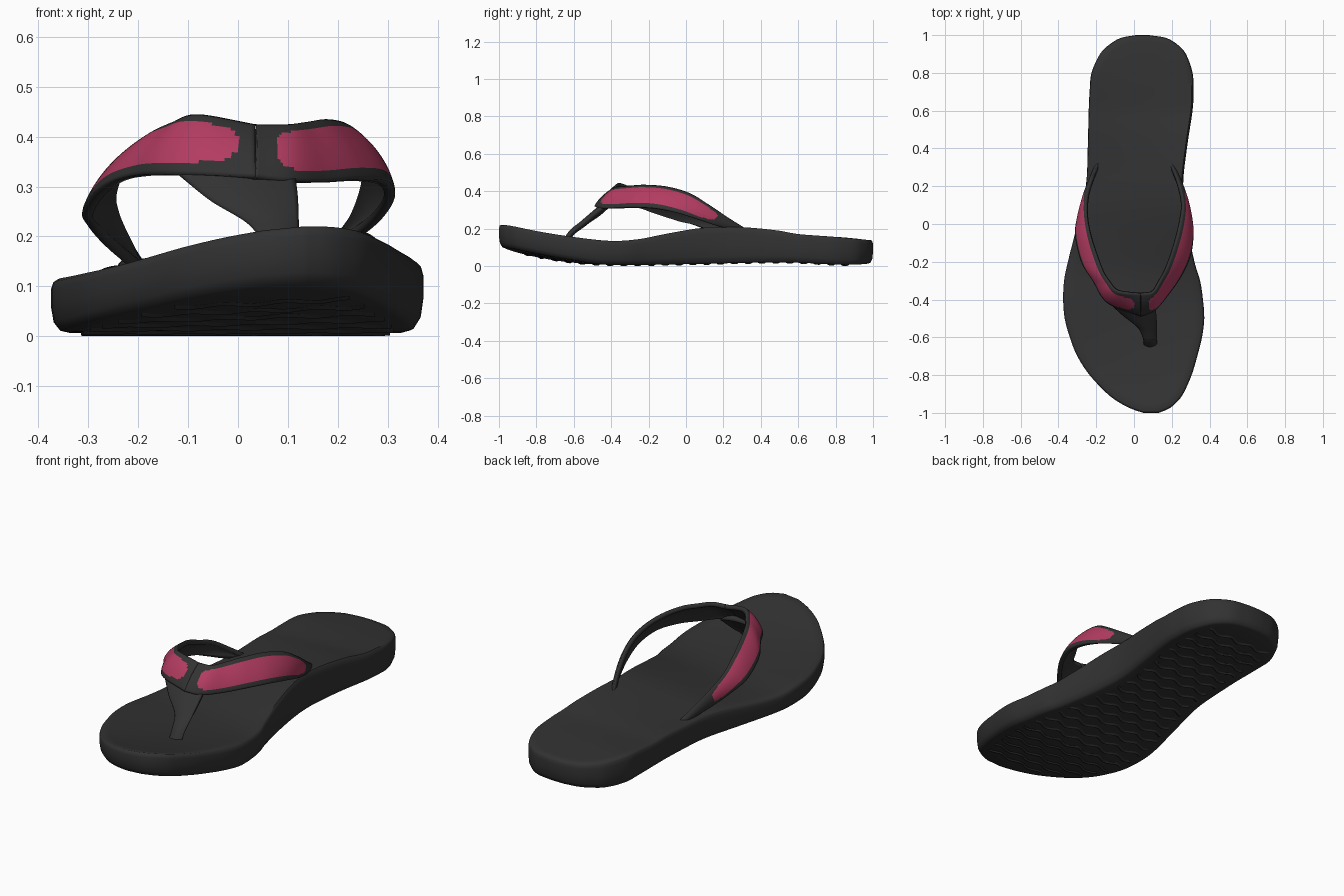
import bpy, bmesh, math
from mathutils import Vector

old = bpy.data.objects.get("Cube")
if old:
    bpy.data.objects.remove(old)


def material(name, rgb):
    m = bpy.data.materials.new(name)
    m.use_nodes = True
    m.diffuse_color = (*rgb, 1)
    bsdf = m.node_tree.nodes["Principled BSDF"]
    bsdf.inputs["Base Color"].default_value = (*rgb, 1)
    bsdf.inputs["Roughness"].default_value = 0.8
    return m


black = material("charcoal rubber", (0.032, 0.032, 0.032))
pink = material("raspberry fabric", (0.45, 0.045, 0.12))


def spline(points, steps):
    """Smooth curve through the points, evenly stepped between them."""
    p = [Vector(q) for q in points]
    p = [p[0] * 2 - p[1]] + p + [p[-1] * 2 - p[-2]]
    out = []
    for a, b, c, d in zip(p, p[1:], p[2:], p[3:]):
        for k in range(steps):
            t = k / steps
            out.append(b + (c - a) * (t / 2)
                       + (a * 2 - b * 5 + c * 4 - d) * (t * t / 2)
                       + (b * 3 - a - c * 3 + d) * (t ** 3 / 2))
    return out + [p[-2]]


def lookup(table, y):
    """Value of a (y, value, value) table at y."""
    for a, b in zip(table, table[1:]):
        if y <= b[0]:
            t = max(0, (y - a[0]) / (b[0] - a[0]))
            return a.lerp(b, t)
    return table[-1]


def finish(name, bm, mats):
    mesh = bpy.data.meshes.new(name)
    bm.to_mesh(mesh)
    bm.free()
    ob = bpy.data.objects.new(name, mesh)
    bpy.context.collection.objects.link(ob)
    for m in mats:
        mesh.materials.append(m)
    bpy.ops.object.select_all(action='DESELECT')
    ob.select_set(True)
    bpy.context.view_layer.objects.active = ob
    bpy.ops.object.shade_smooth_by_angle(angle=math.radians(50))
    return ob


# Sole: outline widths (left x, right x, y) and height tables
outline = spline([
    (.05, .13, -1), (-.01, .18, -.98), (-.07, .22, -.95), (-.14, .26, -.9),
    (-.235, .305, -.8), (-.3, .335, -.7), (-.34, .36, -.6), (-.367, .372, -.5),
    (-.375, .365, -.4), (-.37, .35, -.3), (-.35, .32, -.2), (-.3, .28, 0),
    (-.255, .26, .2), (-.245, .28, .4), (-.24, .31, .6), (-.235, .315, .7),
    (-.225, .31, .8), (-.18, .275, .9), (-.13, .23, .95), (-.07, .17, .985),
    (.01, .08, 1)], 4)
top_table = spline([  # y, height, sideways tilt
    (-1, .23, .1), (-.8, .18, .08), (-.6, .148, .05), (-.4, .13, .03),
    (-.25, .137, .06), (-.1, .165, .1), (.1, .198, .13), (.3, .2, .13),
    (.5, .183, .07), (.6, .167, .04), (.8, .156, 0), (1, .137, 0)], 5)
base_table = spline([
    (-1, .11, .06), (-.8, .064, .04), (-.6, .028, .02), (-.4, .007, 0),
    (0, .01, 0), (.5, .02, 0), (.85, .007, 0), (1, .015, 0)], 5)


def height(table, x, y):
    _, z, tilt = lookup(table, y)
    return max(.006, z + tilt * (x - .2))


def build_sole():
    bm = bmesh.new()
    edge = [(r, (l + r) / 2, y) for l, r, y in outline]
    edge += [(l, (l + r) / 2, y) for l, r, y in reversed(outline)]
    # cross-section from bottom centre, round the wall, to top centre
    section = [(0, 0), (.5, 0), (.9, 0), (.95, .04), (.985, .2), (1, .5), (1, .82),
               (.988, .95), (.965, 1), (.85, 1), (.5, 1), (0, 1)]
    rings = []
    for s, h in section:
        ring = []
        for x, mid, y in edge:
            spine_y = min(max(y, -.65), .75)
            spine_x = mid if s else lookup_mid(spine_y)
            px, py = spine_x + (x - spine_x) * s, spine_y + (y - spine_y) * s
            low, high = height(base_table, px, py), height(top_table, px, py)
            ring.append(bm.verts.new((px, py, low + (high - low) * h)))
        rings.append(ring)
    n = len(edge)
    for a, b in zip(rings, rings[1:]):
        for i in range(n):
            j = (i + 1) % n
            bm.faces.new((a[i], a[j], b[j], b[i]))
    bmesh.ops.remove_doubles(bm, verts=bm.verts, dist=.0005)
    bmesh.ops.recalc_face_normals(bm, faces=bm.faces)
    return finish("sole", bm, [black])


def lookup_mid(y):
    l, r = width_at(y)
    return (l + r) / 2


def width_at(y):
    row = min(outline, key=lambda p: abs(p[2] - y))
    return row[0], row[1]


def build_tread():
    """Shallow wavy ribs across the underside."""
    bm = bmesh.new()
    rows, cols = 24, 32
    for k in range(rows):
        y0 = -.85 + 1.7 * k / (rows - 1)
        l, r = width_at(y0)
        l, r = l + .06, r - .06
        strips = []
        for i in range(cols + 1):
            x = l + (r - l) * i / cols
            y = y0 + .012 * math.sin(x * 50 + k * math.pi)
            z = height(base_table, x, y)
            strips.append([bm.verts.new((x, y + dy, z + dz))
                           for dy, dz in ((-.014, .002), (0, -.006), (.014, .002))])
        for a, b in zip(strips, strips[1:]):
            for j in range(2):
                bm.faces.new((a[j], a[j + 1], b[j + 1], b[j]))
    return finish("tread_ribs", bm, [black])


def ribbon(name, edge_a, edge_b, bulge, thick, panel=None):
    """Curved band between two edges; panel = (start, end) of the fabric inlay."""
    bm = bmesh.new()
    a_line, b_line = spline(edge_a, 14), spline(edge_b, 14)
    cols, last = 20, len(a_line) - 1
    grid = []
    for i, (a, b) in enumerate(zip(a_line, b_line)):
        lo, hi = max(i - 1, 0), min(i + 1, last)
        along = a_line[hi] + b_line[hi] - a_line[lo] - b_line[lo]
        out = along.cross(b - a).normalized()
        grid.append([bm.verts.new(a.lerp(b, j / cols)
                                  + out * bulge * math.sin(math.pi * j / cols) ** .7)
                     for j in range(cols + 1)])
    for i in range(last):
        for j in range(cols):
            f = bm.faces.new((grid[i][j], grid[i + 1][j],
                              grid[i + 1][j + 1], grid[i][j + 1]))
            f.material_index = 1
            if panel:
                t, v = (i + .5) / last, (j + .5) / cols
                u = (2 * t - panel[0] - panel[1]) / (panel[1] - panel[0])
                if abs(u) ** 12 + abs((v - .5) / .34) ** 4 < 1:
                    f.material_index = 0
    ob = finish(name, bm, [pink, black])
    solid = ob.modifiers.new("thickness", 'SOLIDIFY')
    solid.thickness = thick
    solid.offset = -1
    solid.material_offset = 1
    solid.material_offset_rim = 1
    return ob


build_sole()
build_tread()

# Side straps, from the yoke over the instep to the sole
ribbon("right_strap",
       [(.035, -.37, .425), (-.08, -.36, .445), (-.13, -.31, .43),
        (-.17, -.24, .41), (-.22, -.1, .37), (-.25, .04, .31),
        (-.25, .15, .265), (-.22, .25, .2), (-.17, .36, .12)],
       [(.035, -.49, .32), (-.14, -.42, .325), (-.22, -.3, .32),
        (-.28, -.2, .295), (-.312, -.06, .25), (-.3, .04, .22),
        (-.27, .13, .185), (-.23, .22, .15), (-.19, .32, .12)],
       .014, .022, (.03, .77))
ribbon("left_strap",
       [(.035, -.49, .32), (.11, -.46, .31), (.18, -.38, .31),
        (.25, -.28, .315), (.3, -.17, .31), (.315, -.05, .285),
        (.3, .06, .25), (.26, .18, .21), (.18, .34, .16)],
       [(.035, -.37, .425), (.1, -.36, .425), (.14, -.3, .43),
        (.18, -.22, .435), (.22, -.1, .425), (.25, .02, .39),
        (.26, .12, .33), (.23, .24, .25), (.17, .37, .17)],
       .014, .022, (.07, .82))

# Toe post with its web running up into the yoke
ribbon("toe_post",
       [(-.13, -.42, .335), (-.06, -.485, .275), (.02, -.55, .225),
        (.048, -.61, .18), (.05, -.65, .12)],
       [(.115, -.45, .32), (.12, -.5, .28), (.122, -.56, .225),
        (.122, -.61, .18), (.122, -.65, .12)],
       .016, .026)
